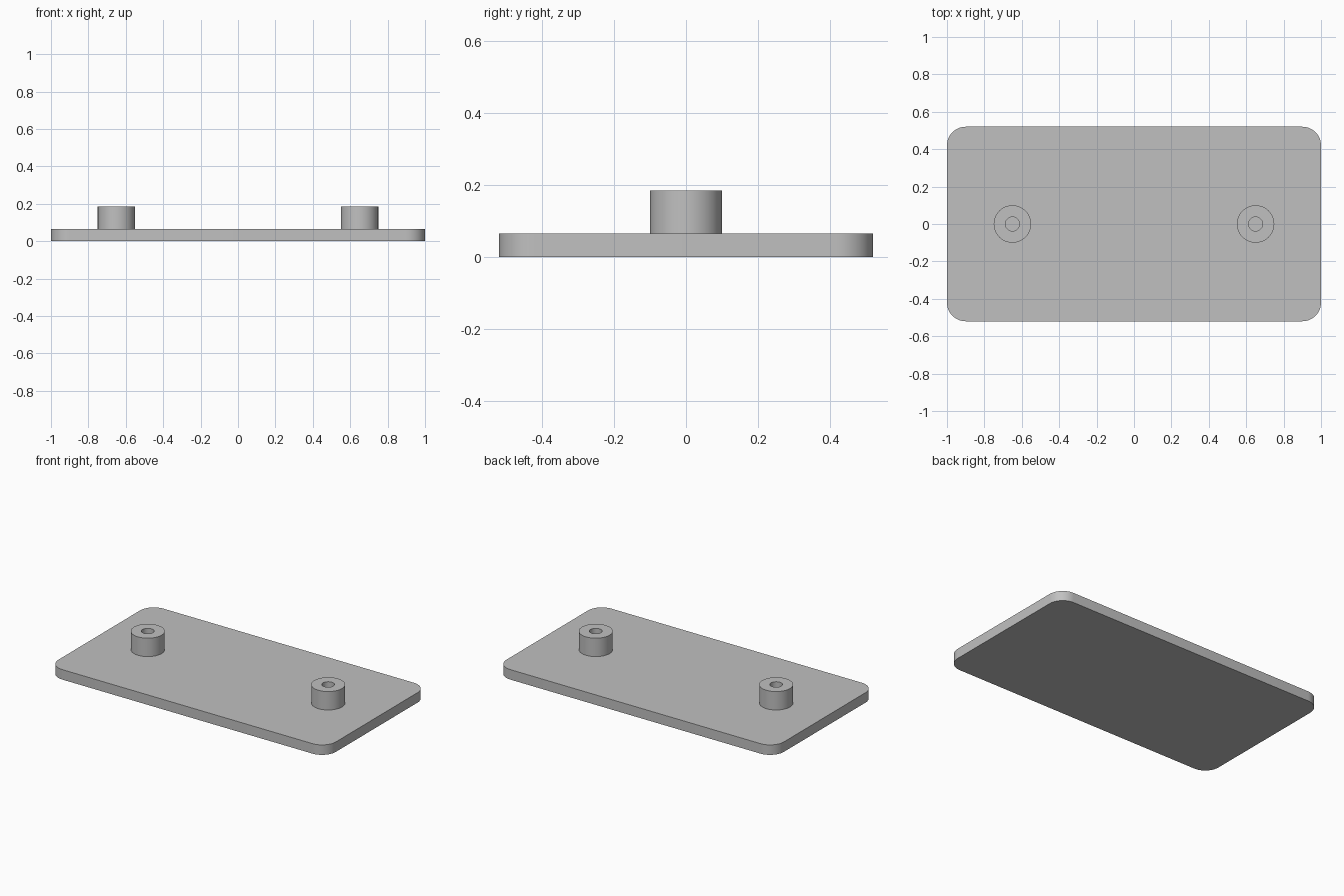
import bpy
import bmesh
import math

if "Cube" in bpy.data.objects:
    bpy.data.objects.remove(bpy.data.objects["Cube"])

PLATE_TOP = 0.065
BOSS_TOP = 0.185

grey = bpy.data.materials.new("light_grey")
grey.diffuse_color = (0.53, 0.53, 0.53, 1.0)
grey.use_nodes = True
grey.node_tree.nodes["Principled BSDF"].inputs["Base Color"].default_value = grey.diffuse_color


def finish(name, bm, location=(0, 0, 0)):
    bmesh.ops.recalc_face_normals(bm, faces=bm.faces)
    mesh = bpy.data.meshes.new(name)
    bm.to_mesh(mesh)
    bm.free()
    mesh.materials.append(grey)
    obj = bpy.data.objects.new(name, mesh)
    obj.location = location
    bpy.context.collection.objects.link(obj)
    bpy.ops.object.select_all(action='DESELECT')
    obj.select_set(True)
    bpy.context.view_layer.objects.active = obj
    bpy.ops.object.shade_smooth_by_angle(angle=math.radians(30))
    return obj


# Base plate: rounded rectangle outline, extruded upward
def rounded_plate(half_x, half_y, radius, height, steps=12):
    bm = bmesh.new()
    outline = []
    corners = [(1, 1), (-1, 1), (-1, -1), (1, -1)]
    for i, (sx, sy) in enumerate(corners):
        for k in range(steps + 1):
            a = math.pi / 2 * (i + k / steps)
            outline.append(bm.verts.new((sx * (half_x - radius) + radius * math.cos(a),
                                         sy * (half_y - radius) + radius * math.sin(a), 0)))
    base = bm.faces.new(outline)
    result = bmesh.ops.extrude_face_region(bm, geom=[base], use_keep_orig=True)
    top = [v for v in result["geom"] if isinstance(v, bmesh.types.BMVert)]
    bmesh.ops.translate(bm, verts=top, vec=(0, 0, height))
    return bm


# Hollow boss: outer wall, top rim and blind bore, open onto the plate
def hollow_boss(outer, bore, height, segments=64):
    profile = [(outer, 0), (outer, height), (bore, height), (bore, 0)]
    bm = bmesh.new()
    rings = []
    for r, z in profile:
        rings.append([bm.verts.new((r * math.cos(2 * math.pi * k / segments),
                                    r * math.sin(2 * math.pi * k / segments), z))
                      for k in range(segments)])
    for low, high in zip(rings, rings[1:]):
        for k in range(segments):
            n = (k + 1) % segments
            bm.faces.new((low[k], low[n], high[n], high[k]))
    # Bottom ring closes the solid so its normals stay outward
    for k in range(segments):
        n = (k + 1) % segments
        bm.faces.new((rings[3][k], rings[3][n], rings[0][n], rings[0][k]))
    return bm


finish("base_plate", rounded_plate(1.0, 0.52, 0.10, PLATE_TOP))
for side, x in (("left", -0.65), ("right", 0.65)):
    finish(side + "_boss", hollow_boss(0.10, 0.0375, BOSS_TOP - PLATE_TOP),
           (x, 0, PLATE_TOP))
